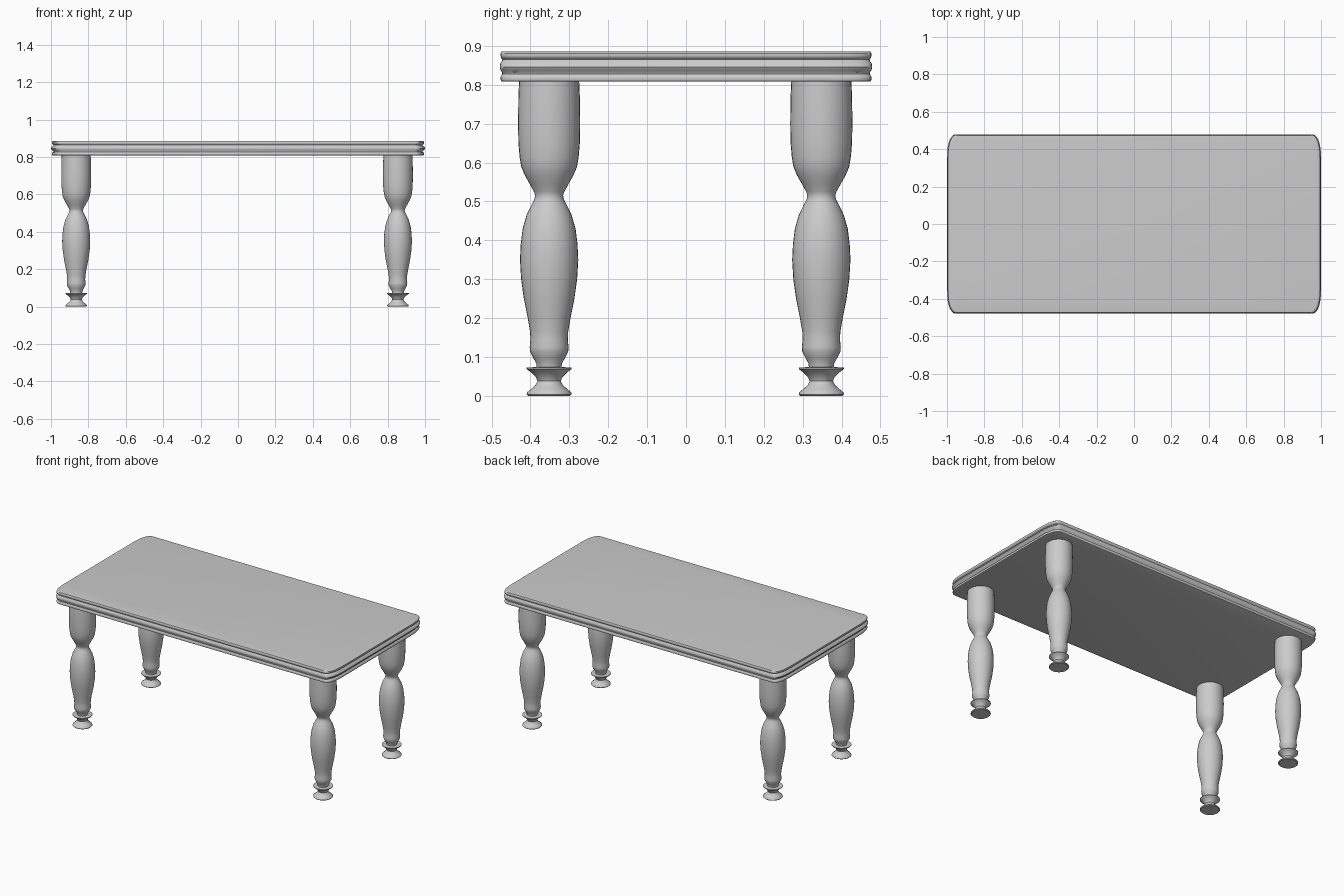
import bpy
import math

if "Cube" in bpy.data.objects:
    bpy.data.objects.remove(bpy.data.objects["Cube"])


def skin(name, rings):
    """Loft closed rings of equal length and cap both ends."""
    n = len(rings[0])
    verts = [p for ring in rings for p in ring]
    faces = [tuple(reversed(range(n)))]
    for i in range(len(rings) - 1):
        for j in range(n):
            k = (j + 1) % n
            faces.append((i * n + j, i * n + k, (i + 1) * n + k, (i + 1) * n + j))
    faces.append(tuple(range((len(rings) - 1) * n, len(rings) * n)))
    mesh = bpy.data.meshes.new(name)
    mesh.from_pydata(verts, [], faces)
    obj = bpy.data.objects.new(name, mesh)
    bpy.context.collection.objects.link(obj)
    bpy.ops.object.select_all(action='DESELECT')
    obj.select_set(True)
    bpy.context.view_layer.objects.active = obj
    bpy.ops.object.shade_smooth_by_angle(angle=math.radians(40))
    return obj


def top_outline(scale, z, steps=10):
    """Rectangle with elliptical corners, longer along the short ends."""
    hx, hy, rx, ry = 1.0, 0.479, 0.05, 0.13
    ring = []
    for q, (sx, sy) in enumerate([(1, 1), (-1, 1), (-1, -1), (1, -1)]):
        for i in range(steps + 1):
            a = (q + i / steps) * math.pi / 2
            c, s = math.cos(a), math.sin(a)
            # squared-off corner curve
            ex = math.copysign(abs(c) ** 0.85, c)
            ey = math.copysign(abs(s) ** 0.85, s)
            ring.append(((sx * (hx - rx) + rx * ex) * scale,
                         (sy * (hy - ry) + ry * ey) * scale, z))
    return ring


# Table top with moulded edge: (outline scale, height)
edge = [(0.988, 0.808), (0.994, 0.810), (0.996, 0.816), (0.994, 0.823),
        (0.987, 0.828), (0.988, 0.832), (0.996, 0.838), (1.0, 0.846),
        (0.997, 0.855), (0.988, 0.861), (0.986, 0.865), (0.993, 0.869),
        (0.996, 0.875), (0.995, 0.881), (0.990, 0.885), (0.982, 0.886)]
skin("table_top", [top_outline(s, z) for s, z in edge])

# Turned leg profile: (radius, height)
profile = [(0.054, 0.0), (0.058, 0.004), (0.057, 0.009), (0.046, 0.018),
           (0.035, 0.028), (0.030, 0.038), (0.034, 0.048), (0.046, 0.060),
           (0.058, 0.069), (0.058, 0.073), (0.032, 0.074), (0.033, 0.083),
           (0.041, 0.098), (0.049, 0.114), (0.050, 0.125), (0.048, 0.145),
           (0.049, 0.165), (0.055, 0.20), (0.065, 0.25), (0.072, 0.30),
           (0.075, 0.35), (0.073, 0.39), (0.068, 0.43), (0.058, 0.465),
           (0.046, 0.49), (0.038, 0.505), (0.036, 0.515), (0.039, 0.525),
           (0.050, 0.545), (0.063, 0.568), (0.072, 0.59), (0.076, 0.615),
           (0.079, 0.65), (0.080, 0.70), (0.079, 0.77), (0.077, 0.815)]
SIDES = 32
for side, x in (("left", -0.865), ("right", 0.855)):
    for end, y in (("front", -0.352), ("back", 0.348)):
        rings = [[(r * math.cos(2 * math.pi * i / SIDES),
                   r * math.sin(2 * math.pi * i / SIDES), z)
                  for i in range(SIDES)] for r, z in profile]
        leg = skin(f"{end}_{side}_leg", rings)
        leg.location = (x, y, 0)
